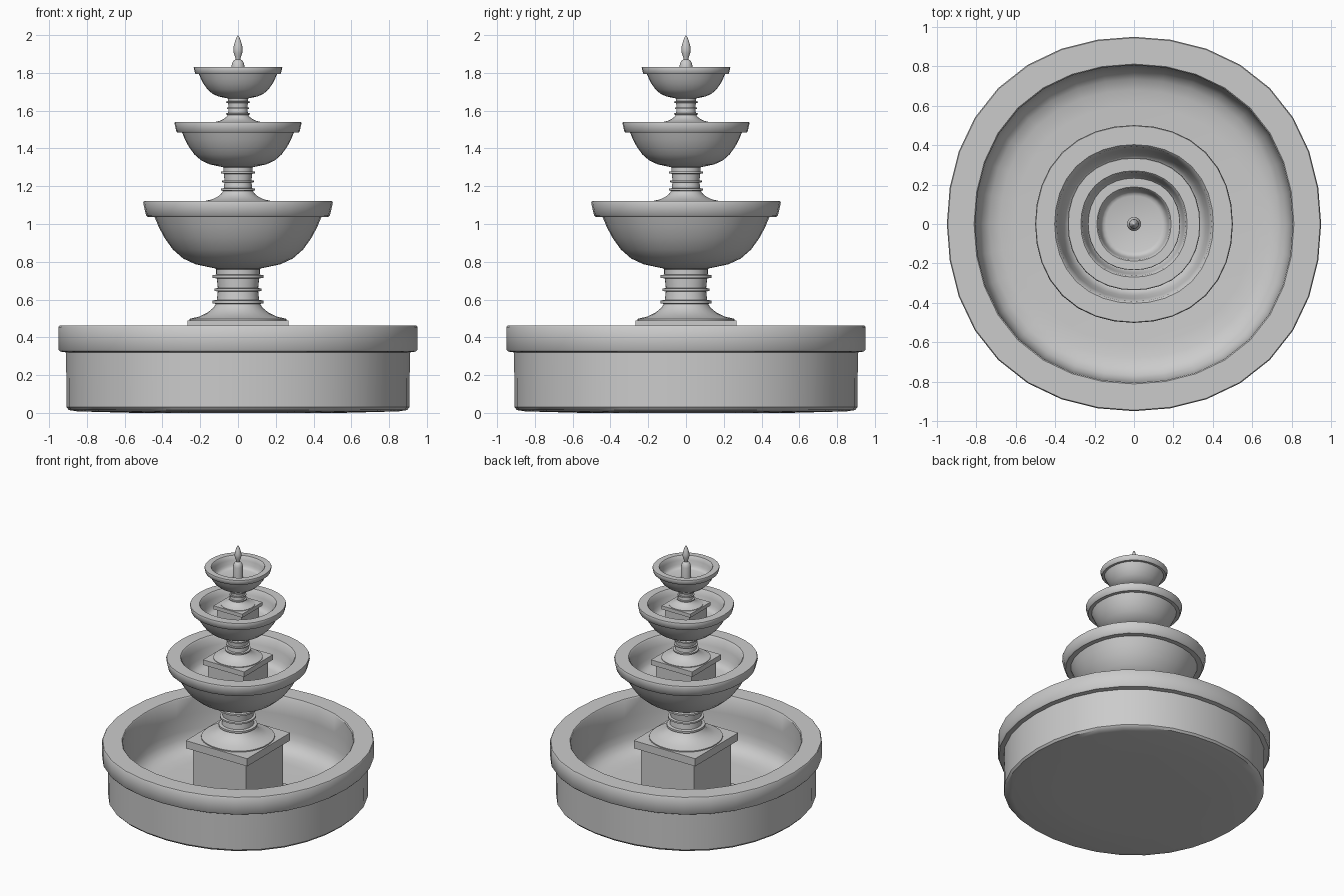
import bpy, bmesh
from math import sin, cos, pi, radians

if "Cube" in bpy.data.objects:
    bpy.data.objects.remove(bpy.data.objects["Cube"])

SIDES = 32

def finish(bm, name, smooth=True):
    bmesh.ops.remove_doubles(bm, verts=bm.verts, dist=1e-5)
    bmesh.ops.recalc_face_normals(bm, faces=bm.faces)
    me = bpy.data.meshes.new(name)
    bm.to_mesh(me)
    bm.free()
    ob = bpy.data.objects.new(name, me)
    bpy.context.collection.objects.link(ob)
    if smooth:
        bpy.ops.object.select_all(action='DESELECT')
        ob.select_set(True)
        bpy.context.view_layer.objects.active = ob
        bpy.ops.object.shade_smooth_by_angle(angle=radians(40))
    return ob

def lathe(name, profile, z0=0.0, scale=1.0, square=0.027, sides=SIDES):
    """Revolve (radius, z) points; square bulges the diagonals slightly."""
    bm = bmesh.new()
    rings = []
    for r, z in profile:
        ring = []
        for i in range(sides):
            a = 2 * pi * i / sides
            q = r * scale * (1 + square * (1 - cos(4 * a)) / 2)
            ring.append(bm.verts.new((q * cos(a), q * sin(a), z0 + z * scale)))
        rings.append(ring)
    for lo, hi in zip(rings, rings[1:]):
        for i in range(sides):
            j = (i + 1) % sides
            bm.faces.new((lo[i], lo[j], hi[j], hi[i]))
    # collapsed rings on the axis become single points
    return finish(bm, name)

def box(name, half, z_low, z_high):
    bm = bmesh.new()
    bmesh.ops.create_cube(bm, size=1)
    for v in bm.verts:
        v.co = (v.co.x * 2 * half, v.co.y * 2 * half,
                z_low if v.co.z < 0 else z_high)
    return finish(bm, name, False)

# Large ground basin
lathe("basin", [(0, 0), (.55, 0), (.85, .008), (.895, .015), (.908, .03), (.91, .32),
                (.942, .325), (.95, .335), (.95, .455), (.945, .462), (.812, .462),
                (.806, .455), (.804, .32), (.80, .20), (.79, .145), (.77, .105),
                (.735, .075), (.68, .057), (.6, .05), (0, .045)])

# Column with three collars, measured from the top of its plinth
COLUMN = [(0, 0), (.257, 0), (.257, .008), (.205, .02), (.16, .042), (.132, .065), (.117, .087),
          (.135, .09), (.135, .105), (.112, .108), (.107, .153),
          (.125, .156), (.125, .168), (.107, .171), (.112, .222),
          (.135, .225), (.135, .239), (.115, .242), (.116, .27), (.13, .285), (0, .285)]

# Bowl with overhanging lip and a wide flat floor
BOWL = [(0, .275), (.12, .275), (.165, .284), (.225, .297), (.29, .327), (.345, .375), (.39, .438),
        (.42, .495), (.442, .548), (.478, .548), (.487, .556), (.502, .622), (.498, .632),
        (.403, .632), (.393, .622), (.38, .56), (.365, .50), (.353, .468), (.335, .447),
        (.305, .436), (0, .43)]

# Three scaled tiers: plinth, column and bowl
for tier, z0, s in (("lower", .49, 1.0), ("middle", 1.117, .67), ("upper", 1.537, .467)):
    box(tier + "_plinth_foot", .265 * s, z0 - .445 * s, z0 - .41 * s)
    box(tier + "_plinth_block", .23 * s, z0 - .41 * s, z0 - .06 * s)
    box(tier + "_plinth_cap", .268 * s, z0 - .06 * s, z0)
    lathe(tier + "_column", COLUMN, z0, s)
    lathe(tier + "_bowl", BOWL, z0, s)

# Finial with bud-shaped tip
lathe("finial", [(0, 1.73), (.036, 1.73), (.035, 1.835), (.030, 1.855), (.022, 1.866),
                 (.012, 1.872), (.017, 1.89), (.023, 1.907), (.025, 1.925),
                 (.022, 1.947), (.014, 1.972), (.006, 1.992), (0, 2.0)], square=0, sides=16)
